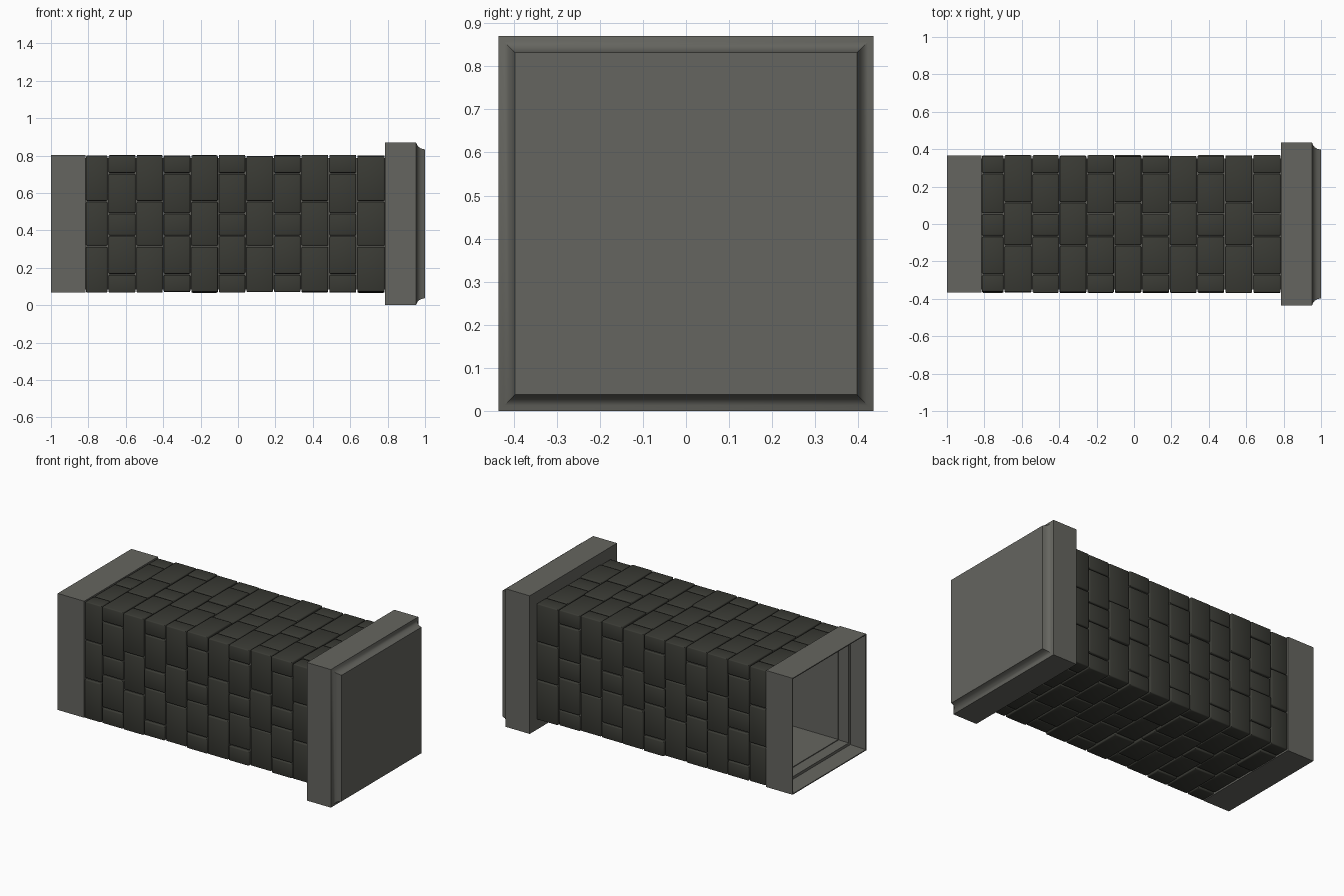
import bpy, bmesh, random

if "Cube" in bpy.data.objects:
    bpy.data.objects.remove(bpy.data.objects["Cube"])
random.seed(4)
ZC = 0.435          # height of the long axis
H = 0.366           # half width of the brick shaft


def material(name, rgb):
    m = bpy.data.materials.new(name)
    m.diffuse_color = (*rgb, 1)
    m.use_nodes = True
    m.node_tree.nodes["Principled BSDF"].inputs["Base Color"].default_value = m.diffuse_color
    return m


STONE = material("grey stone", (0.13, 0.13, 0.115))
BRICK = material("dark brick", (0.042, 0.043, 0.035))


def finish(bm, name, mat, angle=0.6):
    bmesh.ops.recalc_face_normals(bm, faces=bm.faces)
    me = bpy.data.meshes.new(name)
    bm.to_mesh(me)
    bm.free()
    ob = bpy.data.objects.new(name, me)
    bpy.context.collection.objects.link(ob)
    me.materials.append(mat)
    ob.location.z = ZC
    bpy.ops.object.select_all(action='DESELECT')
    ob.select_set(True)
    bpy.context.view_layer.objects.active = ob
    bpy.ops.object.shade_smooth_by_angle(angle=angle)
    return ob


def square_loft(name, profile, mat, caps=False, closed=False):
    """Square rings at (x, half width), joined in order."""
    bm = bmesh.new()
    rings = [[bm.verts.new((x, s * h, t * h)) for s, t in ((1, 1), (-1, 1), (-1, -1), (1, -1))]
             for x, h in profile]
    pairs = list(zip(rings, rings[1:])) + ([(rings[-1], rings[0])] if closed else [])
    for a, b in pairs:
        for k in range(4):
            n = (k + 1) % 4
            bm.faces.new((a[k], a[n], b[n], b[k]))
    if caps:
        bm.faces.new(rings[0])
        bm.faces.new(rings[-1])
    return finish(bm, name, mat)


# end cap with coved edge
square_loft("end_cap", [(0.785, 0.435), (0.952, 0.435), (0.957, 0.422), (0.966, 0.41),
                        (0.98, 0.402), (1.0, 0.397)], STONE, caps=True)
# open collar
square_loft("open_collar", [(-0.815, 0.335), (-0.815, 0.367), (-1.0, 0.367), (-1.0, 0.361),
                            (-0.9, 0.352), (-0.9, 0.335)], STONE, closed=True)
# mortar lining, hollow inside
square_loft("mortar_lining", [(-0.83, 0.351), (0.79, 0.351), (0.79, 0.33), (-0.83, 0.33)],
            STONE, closed=True)

# brick shaft
shaft = bmesh.new()


def brick(profile, x0, x1):
    """Extrude a (y, z) outline along x with softened edges."""
    bm = bmesh.new()
    g = 0.003
    f = bm.faces.new([bm.verts.new((x0 + g, y, z)) for y, z in profile])
    ext = bmesh.ops.extrude_face_region(bm, geom=[f])
    for v in ext["geom"]:
        if isinstance(v, bmesh.types.BMVert):
            v.co.x = x1 - g
    bmesh.ops.recalc_face_normals(bm, faces=bm.faces)
    bmesh.ops.bevel(bm, geom=bm.edges[:], offset=0.006, segments=2, profile=0.5, affect='EDGES')
    me = bpy.data.meshes.new("tmp")
    bm.to_mesh(me)
    bm.free()
    shaft.from_mesh(me)
    bpy.data.meshes.remove(me)


def jitter():
    return random.uniform(-0.005, 0.003)


xs = [-0.815, -0.695, -0.545, -0.4, -0.252, -0.105, 0.042, 0.19, 0.337, 0.485, 0.635, 0.787]
IN, G = 0.336, 0.003
for i, (x0, x1) in enumerate(zip(xs, xs[1:])):
    ly, lz = (0.27, 0.12) if i % 2 == 0 else (0.115, 0.27)   # inner ends of the corner bricks
    # L-shaped corner bricks
    for sy in (1, -1):
        for sz in (1, -1):
            oy, oz = H + jitter(), H + jitter()
            pts = [(oy, oz), (oy, lz + G), (IN, lz + G), (IN, IN), (ly + G, IN), (ly + G, oz)]
            brick([(sy * a, sz * b) for a, b in pts], x0, x1)
    # middle bricks: one on the long-corner sides, three on the short-corner sides
    for s in (1, -1):
        for upright, e in ((True, lz), (False, ly)):
            ends = [-e, e] if e < 0.2 else [-e, -0.065, 0.055, e]
            for a, b in zip(ends, ends[1:]):
                o = H + jitter()
                pts = [(s * o, a + G), (s * o, b - G), (s * IN, b - G), (s * IN, a + G)]
                brick(pts if upright else [(q, p) for p, q in pts], x0, x1)
finish(shaft, "brick_shaft", BRICK, 0.8)
